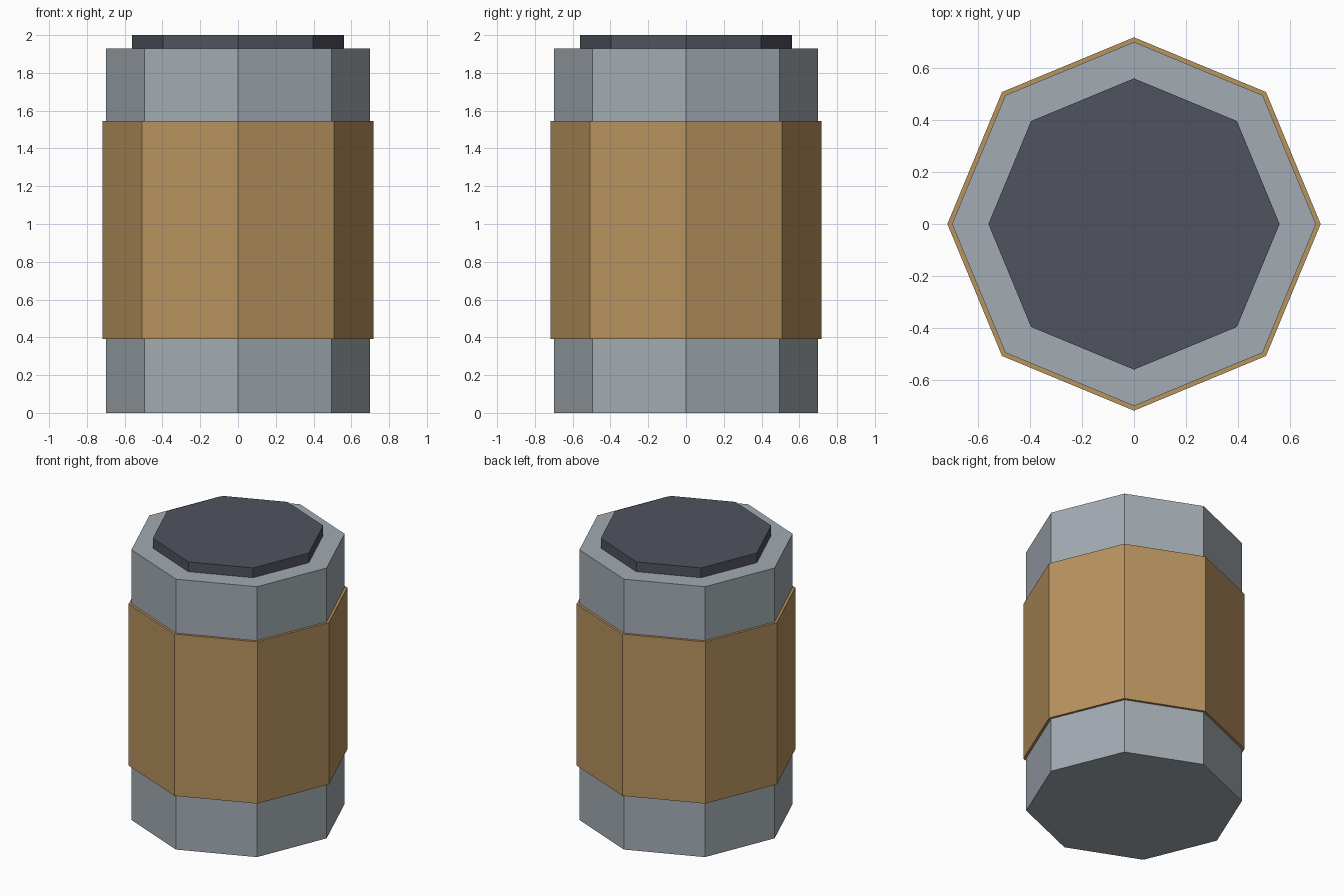
import bpy
import math

if "Cube" in bpy.data.objects:
    bpy.data.objects.remove(bpy.data.objects["Cube"])


def material(name, rgb):
    # sRGB 0-255 to linear
    def lin(c):
        c /= 255
        return c / 12.92 if c <= 0.04045 else ((c + 0.055) / 1.055) ** 2.4
    m = bpy.data.materials.new(name)
    m.diffuse_color = (*[lin(c) for c in rgb], 1.0)
    m.use_nodes = True
    m.node_tree.nodes["Principled BSDF"].inputs["Base Color"].default_value = m.diffuse_color
    return m


def octagon(name, radius, z0, z1, mat):
    # eight-sided prism with corners on the x and y axes
    bpy.ops.mesh.primitive_cylinder_add(vertices=8, radius=radius, depth=z1 - z0,
                                        location=(0, 0, (z0 + z1) / 2))
    ob = bpy.context.object
    ob.name = name
    ob.data.materials.append(mat)
    return ob


steel = material("steel grey", (162, 171, 178))
tan = material("tan label", (184, 147, 94))
dark = material("dark lid", (80, 83, 94))

# can body, wrapped label band and raised lid
octagon("can_body", 0.70, 0.0, 1.93, steel)
octagon("label_band", 0.718, 0.39, 1.545, tan)
octagon("lid", 0.56, 1.93, 2.0, dark)
